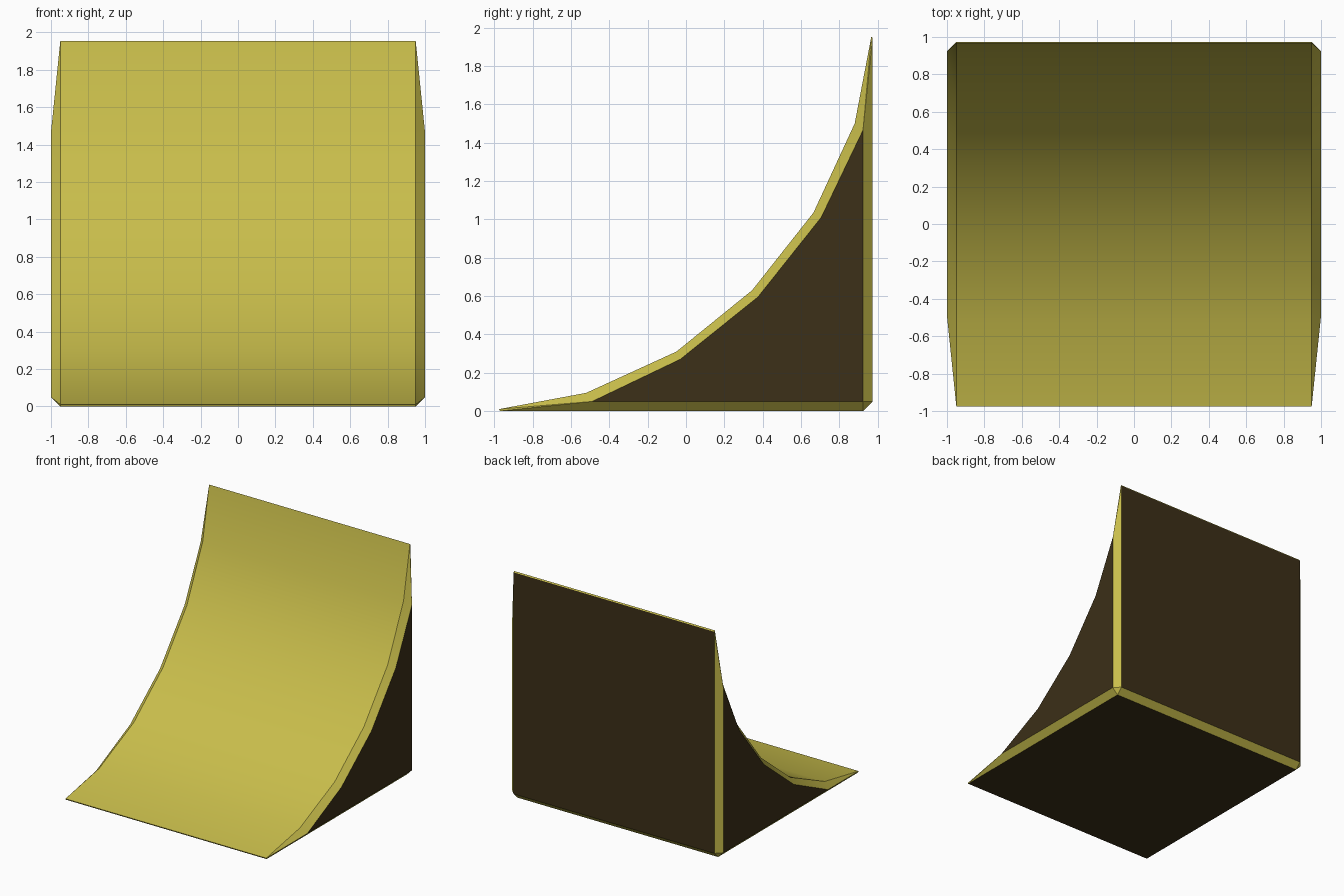
import bpy, bmesh
from math import radians

if "Cube" in bpy.data.objects:
    bpy.data.objects.remove(bpy.data.objects["Cube"])

# (y, z) outline of the full-width core; last number is the matching side-panel corner
OUTLINE = [(-0.975, 0.01, 0), (-0.52, 0.095, 0), (-0.05, 0.31, 1), (0.345, 0.63, 2),
           (0.665, 1.035, 3), (0.88, 1.50, 4), (0.967, 1.955, 4), (0.973, 1.945, 4),
           (0.973, 0.05, 5), (0.923, 0.0, 5), (-0.97, 0.0, 0)]
# (y, z) outline of the inset flat side panel
SIDE = [(-0.49, 0.05), (-0.03, 0.27), (0.375, 0.595), (0.705, 1.01),
        (0.923, 1.465), (0.923, 0.05)]
CORE_X, SIDE_X = 0.95, 1.0
BACK, BOTTOM = 7, 9  # outline segments painted dark


def material(name, colour):
    mat = bpy.data.materials.new(name)
    mat.diffuse_color = (*colour, 1)
    mat.use_nodes = True
    mat.node_tree.nodes["Principled BSDF"].inputs["Base Color"].default_value = mat.diffuse_color
    return mat


bm = bmesh.new()
rings = {}
n = len(OUTLINE)

# Side panels and the chamfers running round them
for s in (-1, 1):
    core = [bm.verts.new((s * CORE_X, y, z)) for y, z, _ in OUTLINE]
    side = [bm.verts.new((s * SIDE_X, y, z)) for y, z in SIDE]
    rings[s] = core
    bm.faces.new(side).material_index = 1
    for i in range(n):
        j = (i + 1) % n
        a, b = side[OUTLINE[i][2]], side[OUTLINE[j][2]]
        bm.faces.new([core[i], core[j], b] + ([a] if a != b else []))

# Riding surface, back, base and edge strips across the width
for i in range(n):
    j = (i + 1) % n
    f = bm.faces.new([rings[-1][i], rings[-1][j], rings[1][j], rings[1][i]])
    f.material_index = int(i in (BACK, BOTTOM))

bmesh.ops.recalc_face_normals(bm, faces=bm.faces)
mesh = bpy.data.meshes.new("curved_ramp")
bm.to_mesh(mesh)
bm.free()

mesh.materials.append(material("yellow_surface", (0.58, 0.51, 0.07)))
mesh.materials.append(material("dark_brown_panel", (0.045, 0.029, 0.009)))

ramp = bpy.data.objects.new("curved_ramp", mesh)
bpy.context.collection.objects.link(ramp)
bpy.context.view_layer.objects.active = ramp
ramp.select_set(True)
bpy.ops.object.shade_smooth_by_angle(angle=radians(30))
